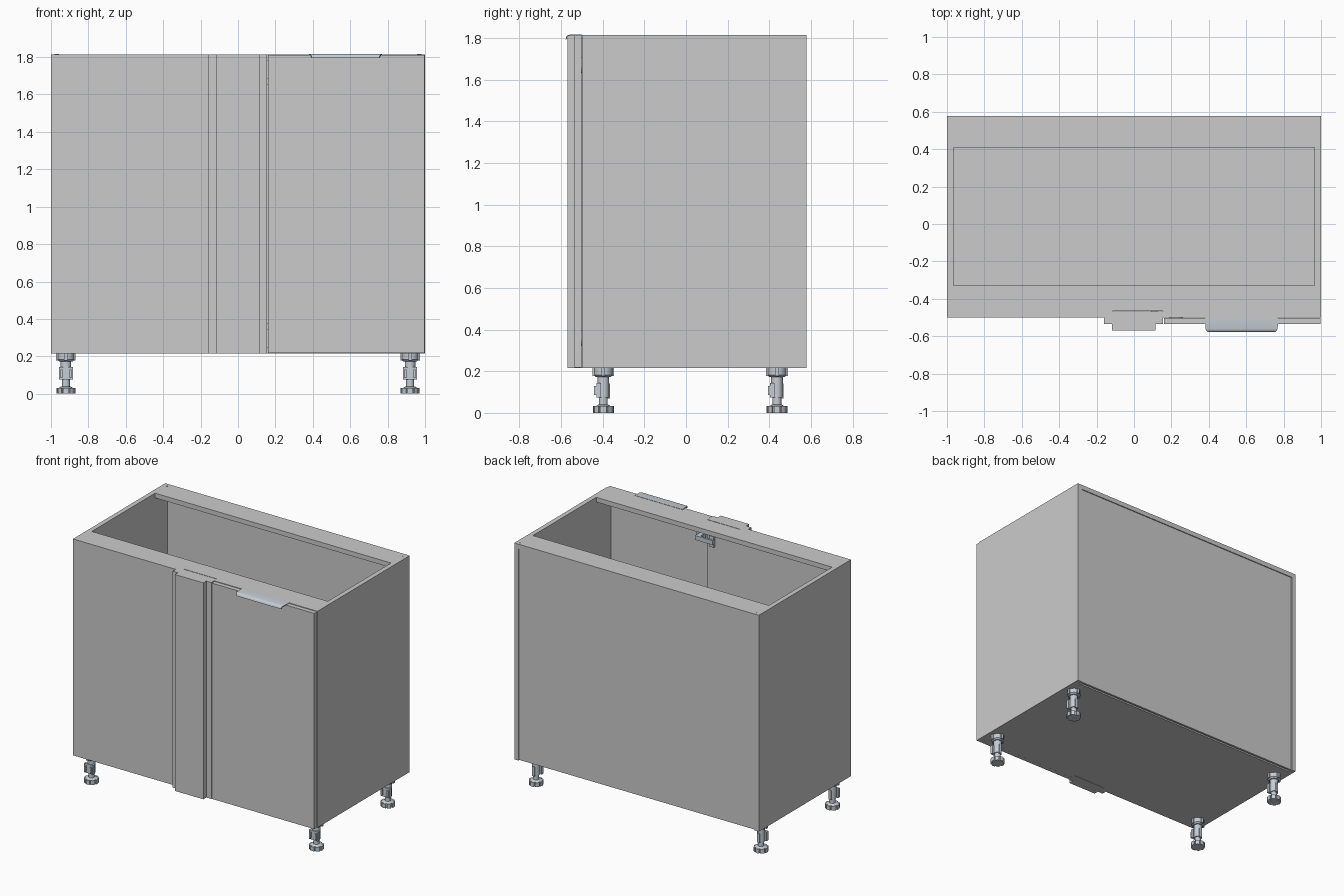
import bpy, bmesh, math
from mathutils import Matrix, Vector

if "Cube" in bpy.data.objects:
    bpy.data.objects.remove(bpy.data.objects["Cube"])


def material(name, colour):
    m = bpy.data.materials.new(name)
    m.diffuse_color = colour
    m.use_nodes = True
    m.node_tree.nodes["Principled BSDF"].inputs["Base Color"].default_value = m.diffuse_color
    return m


METAL = material("blue_grey_metal", (0.56, 0.61, 0.66, 1))
T = 0.035            # board thickness
Z0, Z1 = 0.215, 1.815
BACK, FRONT = 0.578, -0.5


def add_box(bm, x0, x1, y0, y1, z0, z1):
    c = Vector(((x0 + x1) / 2, (y0 + y1) / 2, (z0 + z1) / 2))
    m = Matrix.Translation(c) @ Matrix.Diagonal((x1 - x0, y1 - y0, z1 - z0, 1))
    bmesh.ops.create_cube(bm, size=1, matrix=m)


def add_cyl(bm, r0, r1, z0, z1, sides=24, axis=None, at=(0, 0, 0)):
    m = Matrix.Translation(at) @ (axis or Matrix()) @ Matrix.Translation((0, 0, (z0 + z1) / 2))
    bmesh.ops.create_cone(bm, cap_ends=True, segments=sides, radius1=r0, radius2=r1,
                          depth=z1 - z0, matrix=m)


def add_prism(bm, pts, depth):
    f = bm.faces.new([bm.verts.new(p) for p in pts])
    r = bmesh.ops.extrude_face_region(bm, geom=[f])
    bmesh.ops.translate(bm, vec=depth, verts=[v for v in r["geom"] if isinstance(v, bmesh.types.BMVert)])


def finish(bm, name, mat=None, smooth=False):
    bmesh.ops.recalc_face_normals(bm, faces=bm.faces)
    me = bpy.data.meshes.new(name)
    bm.to_mesh(me)
    bm.free()
    if mat:
        me.materials.append(mat)
    ob = bpy.data.objects.new(name, me)
    bpy.context.collection.objects.link(ob)
    if smooth:
        bpy.ops.object.select_all(action='DESELECT')
        ob.select_set(True)
        bpy.context.view_layer.objects.active = ob
        bpy.ops.object.shade_smooth_by_angle(angle=math.radians(35))
    return ob


def board(name, *dims):
    bm = bmesh.new()
    add_box(bm, *dims)
    return finish(bm, name)


# Carcass
board("left_side", -1, -1 + T, FRONT + T, BACK, Z0, Z1)
board("right_side", 1 - T, 1, FRONT, BACK, Z0, Z1)
board("bottom", -1 + T, 1 - T, FRONT + T, 0.545, Z0, Z0 + T)
board("bottom_front_edge", 0.155, 1 - T, FRONT, FRONT + T, Z0, Z0 + T)
board("back_panel", -1 + T, 1 - T, 0.555, 0.571, Z0 + 0.003, Z1 - 0.012)
board("top_rail_back", -1 + T, 1 - T, 0.41, BACK, Z1 - T, Z1)
board("top_rail_front", -1 + T, 1 - T, FRONT + T, -0.33, Z1 - T, Z1)
board("top_rail_front_edge", 0.155, 1 - T, FRONT, FRONT + T, Z1 - T, Z1)

# Blind front, stepped corner post and door
board("blind_panel", -1, -0.115, FRONT, FRONT + T, Z0, Z1)
board("post_inner", -0.115, 0.155, FRONT, FRONT + T - 0.004, Z0, Z1)
board("post_middle", -0.16, 0.156, FRONT - T, FRONT, Z0, Z1)
board("post_outer", -0.117, 0.115, FRONT - 2 * T, FRONT - T, Z0, Z1)
board("door", 0.161, 0.998, FRONT - T, FRONT - 0.003, Z0 + 0.002, Z1 - 0.003)

# Small oval fixing caps at the back top corners
for side, sx in (("left", -1), ("right", 1)):
    bm = bmesh.new()
    add_cyl(bm, 1, 1, -0.5, 0.5, 20)
    bm.transform(Matrix.Translation((sx * 0.97, 0.548, Z1)) @ Matrix.Diagonal((0.012, 0.007, 0.003, 1)))
    finish(bm, side + "_fixing_cap", METAL)

# Edge pull: top plate with a rounded lip turned down over the door
bm = bmesh.new()
lip = [(-0.5, 1.817), (-0.56, 1.817), (-0.570, 1.814), (-0.576, 1.807), (-0.578, 1.795),
       (-0.574, 1.795), (-0.572, 1.804), (-0.567, 1.809), (-0.56, 1.812), (-0.5, 1.812)]
add_prism(bm, [(0.38, y, z) for y, z in lip], (0.39, 0, 0))
for v in bm.verts:      # taper the ends of the lip
    k = max(0, min(1, (-0.55 - v.co.y) / 0.028)) ** 2
    v.co.x += 0.014 * k * (1 if v.co.x < 0.5 else -1)
finish(bm, "door_handle", METAL, True)

# Two door hinges: cup on the door, folded arm and plate on the post
for name, z in (("upper", 1.67), ("lower", 0.36)):
    bm = bmesh.new()
    rot = Matrix.Rotation(math.radians(-90), 4, 'X')
    add_cyl(bm, 0.038, 0.038, 0, 0.008, 24, rot, (0.225, FRONT - 0.003, z))
    add_box(bm, 0.2, 0.235, FRONT, -0.455, z - 0.016, z + 0.016)
    add_box(bm, 0.09, 0.235, -0.455, -0.44, z - 0.016, z + 0.016)
    add_box(bm, 0.09, 0.125, -0.47, -0.45, z - 0.04, z + 0.04)
    finish(bm, name + "_hinge", METAL)

# Adjustable leg, built once at the origin
bm = bmesh.new()
foot = []
for i in range(8):       # notched foot disc
    for da, r in ((-17, 0.049), (0, 0.050), (17, 0.049), (18, 0.040), (27, 0.040)):
        a = math.radians(45 * i + da)
        foot.append((r * math.cos(a), r * math.sin(a), 0))
add_prism(bm, foot, (0, 0, 0.032))
add_cyl(bm, 0.036, 0.024, 0.032, 0.040)
add_cyl(bm, 0.021, 0.021, 0.038, 0.085)
add_cyl(bm, 0.028, 0.028, 0.075, 0.180)
add_cyl(bm, 0.036, 0.046, 0.172, 0.182)
add_cyl(bm, 0.046, 0.046, 0.182, Z0, 12)
for i in range(4):       # ribs around the mounting cup
    b = bmesh.new()
    add_box(b, 0.03, 0.052, -0.009, 0.009, 0.178, Z0)
    b.transform(Matrix.Rotation(math.radians(90 * i), 4, 'Z'))
    me = bpy.data.meshes.new("rib")
    b.to_mesh(me)
    b.free()
    bm.from_mesh(me)
    bpy.data.meshes.remove(me)
# plinth clip facing the front
add_box(bm, -0.037, 0.037, -0.033, -0.012, 0.075, 0.143)
for sx in (-0.03, 0.018):
    add_box(bm, sx, sx + 0.012, -0.044, -0.03, 0.085, 0.13)
add_box(bm, -0.01, 0.01, 0.02, 0.032, 0.07, 0.14)
leg = finish(bm, "front_left_leg", METAL, True)
leg.location = (-0.92, -0.397, 0)
for name, x, y in (("front_right_leg", 0.92, -0.397), ("back_left_leg", -0.92, 0.437),
                   ("back_right_leg", 0.92, 0.437)):
    ob = leg.copy()
    ob.name = name
    ob.location = (x, y, 0)
    bpy.context.collection.objects.link(ob)
